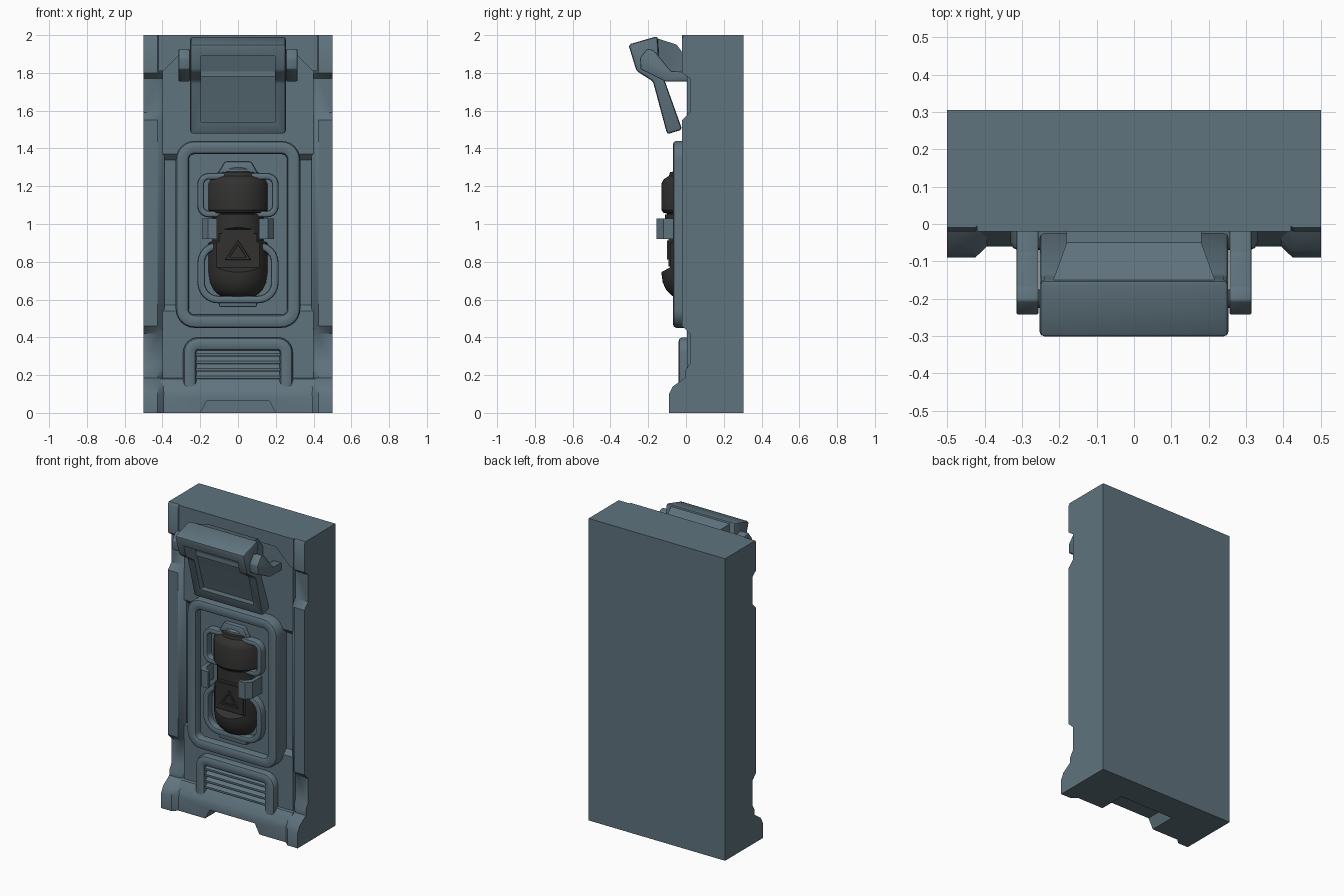
import bpy, bmesh
from math import sin, cos, pi, radians

cube = bpy.data.objects.get("Cube")
if cube:
    bpy.data.objects.remove(cube, do_unlink=True)


def material(name, color):
    m = bpy.data.materials.new(name)
    m.use_nodes = True
    m.diffuse_color = (*color, 1)
    bsdf = next(n for n in m.node_tree.nodes if n.type == 'BSDF_PRINCIPLED')
    bsdf.inputs["Base Color"].default_value = (*color, 1)
    return m


BLUE = material("slate blue", (0.115, 0.172, 0.208))
DARK = material("charcoal", (0.032, 0.031, 0.03))


def activate(ob):
    bpy.ops.object.select_all(action='DESELECT')
    ob.select_set(True)
    bpy.context.view_layer.objects.active = ob


def loft(name, rings, mat=BLUE, bevel=0, wrap=False, segments=2):
    """Bridge equal point rings; cap the ends, or join last to first."""
    bm = bmesh.new()
    vs = [[bm.verts.new(p) for p in ring] for ring in rings]
    n = len(rings[0])
    for a, b in zip(vs, vs[1:] + ([vs[0]] if wrap else [])):
        for i in range(n):
            j = (i + 1) % n
            bm.faces.new((a[i], a[j], b[j], b[i]))
    if not wrap:
        bm.faces.new(vs[0])
        bm.faces.new(vs[-1])
    bmesh.ops.recalc_face_normals(bm, faces=bm.faces)
    me = bpy.data.meshes.new(name)
    bm.to_mesh(me)
    bm.free()
    me.materials.append(mat)
    ob = bpy.data.objects.new(name, me)
    bpy.context.collection.objects.link(ob)
    activate(ob)
    if bevel:
        mod = ob.modifiers.new("Bevel", 'BEVEL')
        mod.width, mod.segments = bevel, segments
        mod.limit_method, mod.angle_limit = 'ANGLE', radians(25)
        bpy.ops.object.modifier_apply(modifier=mod.name)
    bpy.ops.object.shade_smooth_by_angle(angle=radians(35))
    return ob


def side_prism(name, yz, x0, x1, **kw):
    return loft(name, [[(x, y, z) for y, z in yz] for x in (x0, x1)], **kw)


def front_prism(name, xz, y0, y1, **kw):
    return loft(name, [[(x, y, z) for x, z in xz] for y in (y0, y1)], **kw)


def rect(w, z0, z1):
    return [(-w, z0), (w, z0), (w, z1), (-w, z1)]


def rounded(w, z0, z1, r, y, inset=0, n=6):
    w, z0, z1, r = w - inset, z0 + inset, z1 - inset, max(r - inset, 0.008)
    corners = [(w - r, z1 - r), (r - w, z1 - r), (r - w, z0 + r), (w - r, z0 + r)]
    return [(cx + r * cos((q + k / n) * pi / 2), y, cz + r * sin((q + k / n) * pi / 2))
            for q, (cx, cz) in enumerate(corners) for k in range(n + 1)]


def frame(name, w, z0, z1, r, width, front, back, soft, mat=BLUE):
    """Rounded frame with softened front edges."""
    section = [(0, back), (0, front + soft), (soft * 0.3, front + soft * 0.3), (soft, front),
               (width - soft, front), (width - soft * 0.3, front + soft * 0.3),
               (width, front + soft), (width, back)]
    return loft(name, [rounded(w, z0, z1, r, y, i) for i, y in section], mat, wrap=True)


def cut(ob, cutter):
    activate(ob)
    mod = ob.modifiers.new("Cut", 'BOOLEAN')
    mod.operation, mod.object, mod.solver = 'DIFFERENCE', cutter, 'EXACT'
    bpy.ops.object.modifier_apply(modifier=mod.name)
    bpy.ops.object.shade_smooth_by_angle(angle=radians(35))


def discard(ob):
    bpy.data.objects.remove(ob, do_unlink=True)


# Wall block, stepped panel and plinth with a notch underneath
block = front_prism("wall_block", rect(0.5, 0, 2), 0.04, 0.305)
panel = side_prism("wall_panel", [(0.04, 0), (0.04, 2), (0.005, 2), (0.005, 1.37), (0.035, 1.34),
                                  (0.035, 0.57), (0.005, 0.54), (0.005, 0)], -0.4, 0.4)
plinth = side_prism("plinth", [(0.005, 0), (-0.06, 0), (-0.06, 0.09), (-0.05, 0.125),
                               (-0.01, 0.18), (0.005, 0.185)], -0.41, 0.41)
notch = front_prism("notch_cutter", [(-0.21, -0.02), (0.21, -0.02), (0.165, 0.065), (-0.165, 0.065)],
                    -0.3, 0.12)
for part in (block, panel, plinth):
    cut(part, notch)
discard(notch)

# Header with slanted corners
front_prism("header", [(-0.42, 2), (-0.42, 1.81), (-0.395, 1.81), (-0.29, 1.915), (0.29, 1.915),
                       (0.395, 1.81), (0.42, 1.81), (0.42, 2)], -0.02, 0.04)

# Side pillars with waisted sections and a stepped foot
pillar = [(-0.09, 0), (-0.09, 0.1), (-0.07, 0.14), (-0.005, 0.185), (-0.005, 0.22), (0.02, 0.26),
          (0.02, 0.42), (-0.02, 0.46), (-0.02, 1.55), (0.02, 1.59), (0.02, 1.77), (-0.02, 1.8),
          (-0.02, 1.985), (-0.01, 2)]
for s, side in ((1, "left"), (-1, "right")):
    rings = [[(s * x, min(y + d, 0.038), z) for y, z in pillar] + [(s * x, 0.04, 2), (s * x, 0.04, 0)]
             for x, d in ((0.5, 0), (0.425, 0), (0.388, 0.035))]
    loft(side + "_pillar", rings)

# Central frame and its backing plate
frame("central_frame", 0.33, 0.45, 1.44, 0.1, 0.07, -0.07, 0.04, 0.02)
loft("frame_backing", [rounded(0.28, 0.5, 1.39, 0.06, y) for y in (-0.02, 0.04)])

# Bottle cradle
frame("upper_cradle", 0.215, 1.035, 1.27, 0.06, 0.035, -0.065, 0, 0.012)
frame("lower_cradle", 0.215, 0.58, 0.905, 0.11, 0.04, -0.065, 0, 0.012)
front_prism("cradle_top", [(-0.11, 1.26), (0.11, 1.26), (0.07, 1.33), (-0.07, 1.33)],
            -0.05, 0, bevel=0.008)
front_prism("cradle_base", rect(0.1, 0.56, 0.61), -0.06, 0, bevel=0.008)
clip = [(0.19, 0), (0.19, -0.12), (0.16, -0.155), (0.11, -0.155), (0.11, -0.135),
        (0.14, -0.125), (0.165, -0.09), (0.165, 0)]
for s, side in ((1, "left"), (-1, "right")):
    loft(side + "_clip", [[(s * x, y, z) for x, y in clip] for z in (0.92, 1.03)])


# Bottle with a flattened label area
def lathe(name, profile, mat, n=40, cy=0.035):
    return loft(name, [[(r * cos(2 * pi * k / n), cy + r * sin(2 * pi * k / n), z) for k in range(n)]
                       for r, z in profile], mat)


bottle = lathe("bottle_body", [(0.07, 0.61), (0.11, 0.62), (0.14, 0.65), (0.158, 0.69), (0.165, 0.74),
                               (0.165, 0.9), (0.145, 0.91), (0.145, 1.05)], DARK)
label = side_prism("label_cutter", [(-0.3, 0.71), (-0.13, 0.745), (-0.085, 0.77),
                                    (-0.085, 0.97), (-0.13, 0.99), (-0.3, 0.99)], -0.2, 0.2)
cut(bottle, label)
discard(label)
lathe("bottle_cap", [(0.135, 1.03), (0.135, 1.055), (0.155, 1.06), (0.166, 1.075), (0.166, 1.21),
                     (0.155, 1.235), (0.125, 1.255), (0.12, 1.275), (0.08, 1.28)], DARK)
lathe("bottle_neck", [(0.1, 1.27), (0.1, 1.29), (0.085, 1.3)], BLUE)
front_prism("label_plate", rect(0.1, 0.775, 0.95), -0.092, -0.06, mat=DARK)


def triangle(k, y):
    return [(-0.07 * k, y, 0.85 - 0.04 * k), (0.07 * k, y, 0.85 - 0.04 * k), (0, y, 0.85 + 0.065 * k)]


loft("label_triangle", [triangle(k, y) for k, y in ((1, -0.09), (0.95, -0.1), (0.65, -0.1), (0.6, -0.09))],
     DARK, wrap=True)

# Lower vent: arch and slats
frame("vent_arch", 0.29, 0.075, 0.4, 0.08, 0.07, -0.04, 0.03, 0.022)
for i in range(4):
    z = 0.2 + 0.04 * i
    side_prism(f"vent_slat_{i + 1}", [(0.02, z - 0.018), (-0.025, z - 0.018), (-0.025, z - 0.006),
                                      (0.0, z + 0.018), (0.02, z + 0.018)], -0.225, 0.225)

# Tilted hood with a recessed window
hood = side_prism("hood", [(-0.1, 1.475), (-0.175, 1.755), (-0.262, 1.81), (-0.305, 1.95), (-0.15, 1.995),
                           (-0.14, 1.8), (-0.115, 1.765), (-0.02, 1.5)], -0.253, 0.253, bevel=0.014)
window = side_prism("window_cutter", [(-0.5, 1.54), (-0.075, 1.54), (-0.145, 1.765), (-0.19, 1.89),
                                      (-0.5, 1.89)], -0.197, 0.197)
cut(hood, window)
discard(window)
loft("hood_back", [[(x, y, z) for x, z in rect(w, z0, z1)] for w, y, z0, z1 in
                   ((0.22, -0.16, 1.78, 1.985), (0.18, -0.05, 1.8, 1.95), (0.18, 0.01, 1.82, 1.87))])

# Hinge arms
arm = [(0.02, 1.755), (-0.11, 1.755), (-0.24, 1.82), (-0.243, 1.88), (-0.205, 1.928),
       (-0.17, 1.92), (-0.08, 1.81), (0.02, 1.805)]
for s, side in ((1, "left"), (-1, "right")):
    side_prism(side + "_hinge_arm", arm, s * 0.255, s * 0.315, bevel=0.006)
    side_prism(side + "_hinge_pin", [(-0.2 + 0.025 * cos(k * pi / 6), 1.87 + 0.025 * sin(k * pi / 6))
                                     for k in range(12)], s * 0.22, s * 0.27)
